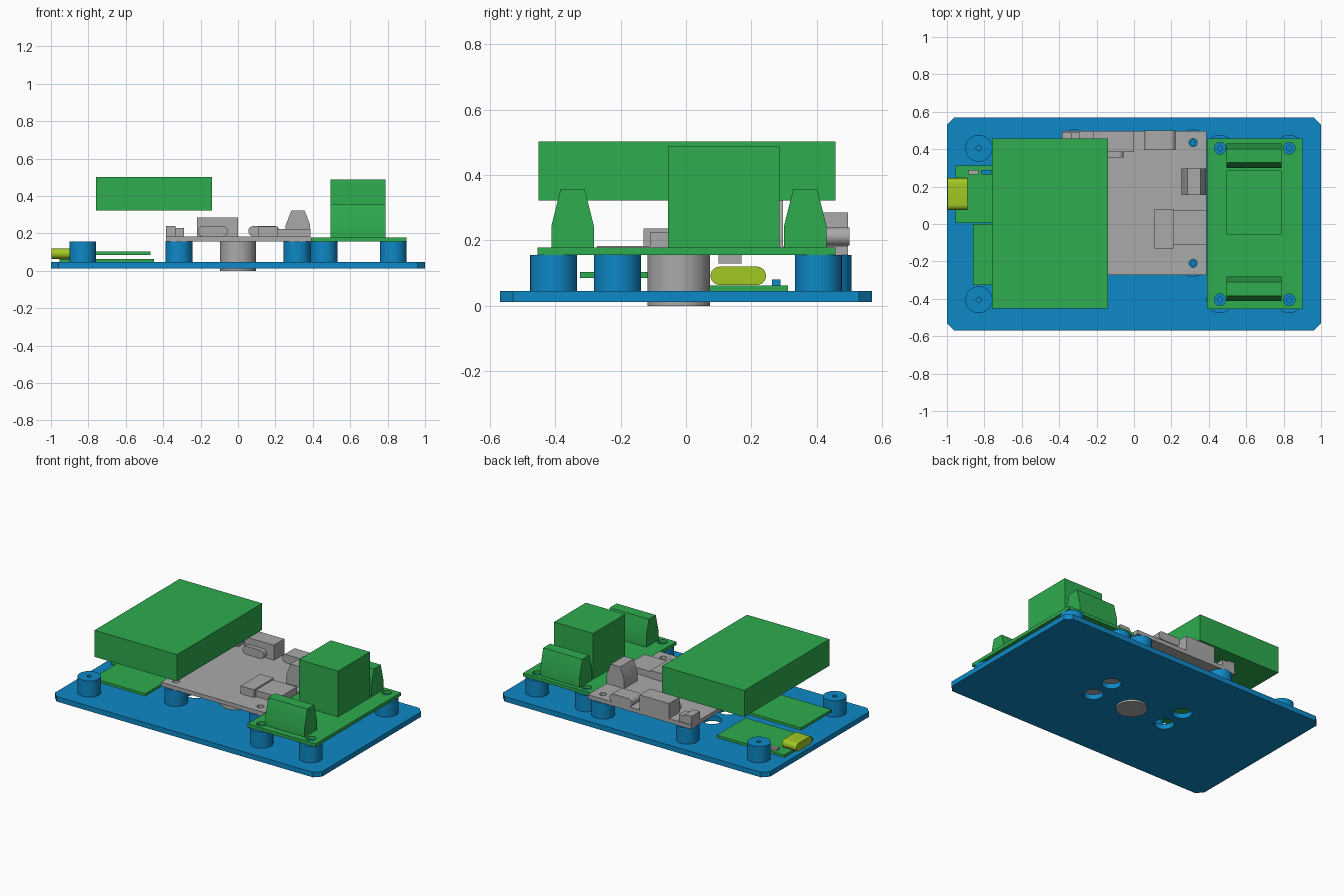
import bpy, bmesh
from math import sin, cos, pi
from mathutils import Matrix, Vector

if "Cube" in bpy.data.objects:
    bpy.data.objects.remove(bpy.data.objects["Cube"], do_unlink=True)


def material(name, rgb):
    lin = [((c / 255 + 0.055) / 1.055) ** 2.4 for c in rgb]
    m = bpy.data.materials.new(name)
    m.use_nodes = True
    m.diffuse_color = (*lin, 1)
    m.node_tree.nodes["Principled BSDF"].inputs["Base Color"].default_value = (*lin, 1)
    return m


BLUE = material("blue plastic", (14, 136, 198))
GREEN = material("green board", (46, 172, 78))
GREY = material("grey component", (170, 170, 170))
YELLOW = material("yellow connector", (162, 200, 34))

# Profile plane orientations: columns are where profile u, v and depth go
ALONG_X = Matrix(((0, 0, 1), (1, 0, 0), (0, 1, 0)))
ALONG_Y = Matrix(((1, 0, 0), (0, 0, 1), (0, 1, 0)))
ALONG_Z = Matrix.Identity(3)
parts = []


def prism(name, mat, outline, d0, d1, axis=ALONG_Z, holes=()):
    """Extrude an outline, with optional holes, from depth d0 to d1."""
    bm = bmesh.new()
    edges = []
    for loop in (outline, *holes):
        vs = [bm.verts.new(axis @ Vector((u, v, d0))) for u, v in loop]
        edges += [bm.edges.new((a, b)) for a, b in zip(vs, vs[1:] + vs[:1])]
    if holes:
        bmesh.ops.triangle_fill(bm, use_beauty=True, use_dissolve=False,
                                edges=edges, normal=axis.col[2])
    else:
        bm.faces.new(vs)
    ext = bmesh.ops.extrude_face_region(bm, geom=bm.faces[:], use_keep_orig=True)
    moved = [g for g in ext["geom"] if isinstance(g, bmesh.types.BMVert)]
    bmesh.ops.translate(bm, verts=moved, vec=axis.col[2] * (d1 - d0))
    bmesh.ops.recalc_face_normals(bm, faces=bm.faces[:])
    mesh = bpy.data.meshes.new(name)
    bm.to_mesh(mesh)
    bm.free()
    mesh.materials.append(mat)
    ob = bpy.data.objects.new(name, mesh)
    bpy.context.collection.objects.link(ob)
    parts.append(ob)
    return ob


def rect(x0, x1, y0, y1):
    return [(x0, y0), (x1, y0), (x1, y1), (x0, y1)]


def circle(x, y, r, n=40):
    return [(x + r * cos(2 * pi * i / n), y + r * sin(2 * pi * i / n)) for i in range(n)]


def stadium(u0, u1, v0, v1, n=12):
    r, v = (v1 - v0) / 2, (v0 + v1) / 2
    right = [(u1 - r + r * sin(pi * i / n), v - r * cos(pi * i / n)) for i in range(n + 1)]
    left = [(u0 + r - r * sin(pi * i / n), v + r * cos(pi * i / n)) for i in range(n + 1)]
    return right + left


def tapered(u0, u1, v0, v_mid, v1, inset):
    return [(u0, v0), (u1, v0), (u1, v_mid), (u1 - inset, v1), (u0 + inset, v1), (u0, v_mid)]


def box(name, mat, x, y, z):
    return prism(name, mat, rect(*x, *y), *z)


# Base plate with clipped corners and four through holes
W, D, C = 1.0, 0.57, 0.04
plate = [(W - C, -D), (W, C - D), (W, D - C), (W - C, D),
         (C - W, D), (-W, D - C), (-W, C - D), (C - W, -D)]
prism("base_plate", BLUE, plate, 0.012, 0.046,
      holes=[circle(sx * 0.28, y, 0.06) for sx in (-1, 1) for y in (0.12, -0.05)])

# Standoffs with screw holes
TOP = 0.156
board_posts = [(x, y) for x in (0.46, 0.83) for y in (-0.405, 0.405)]
main_posts = [(x, y) for x in (-0.316, 0.316) for y in (-0.21, 0.435)]
end_posts = [(-0.83, y) for y in (-0.405, 0.405)]
for x, y in board_posts + main_posts + end_posts:
    prism("standoff", BLUE, circle(x, y, 0.072), 0.044, TOP, holes=[circle(x, y, 0.014)])

# Main grey board, the round body below it and its components
prism("main_board", GREY, rect(-0.385, 0.388, -0.272, 0.496), TOP, 0.183,
      holes=[circle(x, y, 0.022) for x, y in main_posts])
prism("round_sensor", GREY, circle(0, -0.022, 0.096), 0, TOP)
box("underside_chip", GREY, (-0.07, 0.07), (0.1, 0.17), (0.13, TOP))
box("card_slot", GREY, (0.21, 0.388), (-0.11, 0.075), (0.183, 0.225))
box("card_slot_end", GREY, (0.11, 0.21), (-0.13, 0.08), (0.183, 0.236))
box("power_socket", GREY, (-0.22, 0), (0.385, 0.496), (0.183, 0.285))
prism("power_socket_plug", GREY, stadium(-0.215, -0.055, 0.184, 0.24), 0.355, 0.39, ALONG_Y)
prism("video_port", GREY, stadium(0.055, 0.222, 0.184, 0.24), 0.395, 0.5, ALONG_Y)
box("small_socket", GREY, (-0.385, -0.335), (0.4, 0.49), (0.183, 0.24))
box("small_socket_step", GREY, (-0.335, -0.29), (0.42, 0.49), (0.183, 0.228))
prism("tall_socket", GREY, tapered(0.255, 0.386, 0.183, 0.245, 0.322, 0.03),
      0.155, 0.297, ALONG_Y)

# Green terminal board with a block and two terminals
prism("terminal_board", GREEN, rect(0.39, 0.9, -0.455, 0.458), TOP, 0.178,
      holes=[circle(x, y, 0.031) for x, y in board_posts])
box("relay_block", GREEN, (0.495, 0.788), (-0.055, 0.286), (0.178, 0.488))
for y in (-0.412, 0.3):
    prism("terminal", GREEN, tapered(y, y + 0.13, 0.178, 0.245, 0.357, 0.028),
          0.495, 0.788, ALONG_X)

# Raised battery block
box("battery_block", GREEN, (-0.758, -0.14), (-0.452, 0.458), (0.323, 0.503))

# Small side boards
box("charger_board", GREEN, (-0.955, -0.45), (0.005, 0.312), (0.046, 0.063))
box("regulator_board", GREEN, (-0.862, -0.467), (-0.325, 0), (0.085, 0.103))
prism("charging_port", YELLOW, stadium(0.075, 0.245, 0.064, 0.12), -0.998, -0.89, ALONG_X)
box("grey_indicator", GREY, (-0.885, -0.832), (0.264, 0.29), (0.063, 0.08))
box("blue_indicator", BLUE, (-0.815, -0.762), (0.264, 0.29), (0.063, 0.08))

# Smooth the round walls and keep the hard edges
bpy.ops.object.select_all(action="DESELECT")
for ob in parts:
    ob.select_set(True)
bpy.context.view_layer.objects.active = parts[0]
bpy.ops.object.shade_smooth_by_angle(angle=pi / 6)
